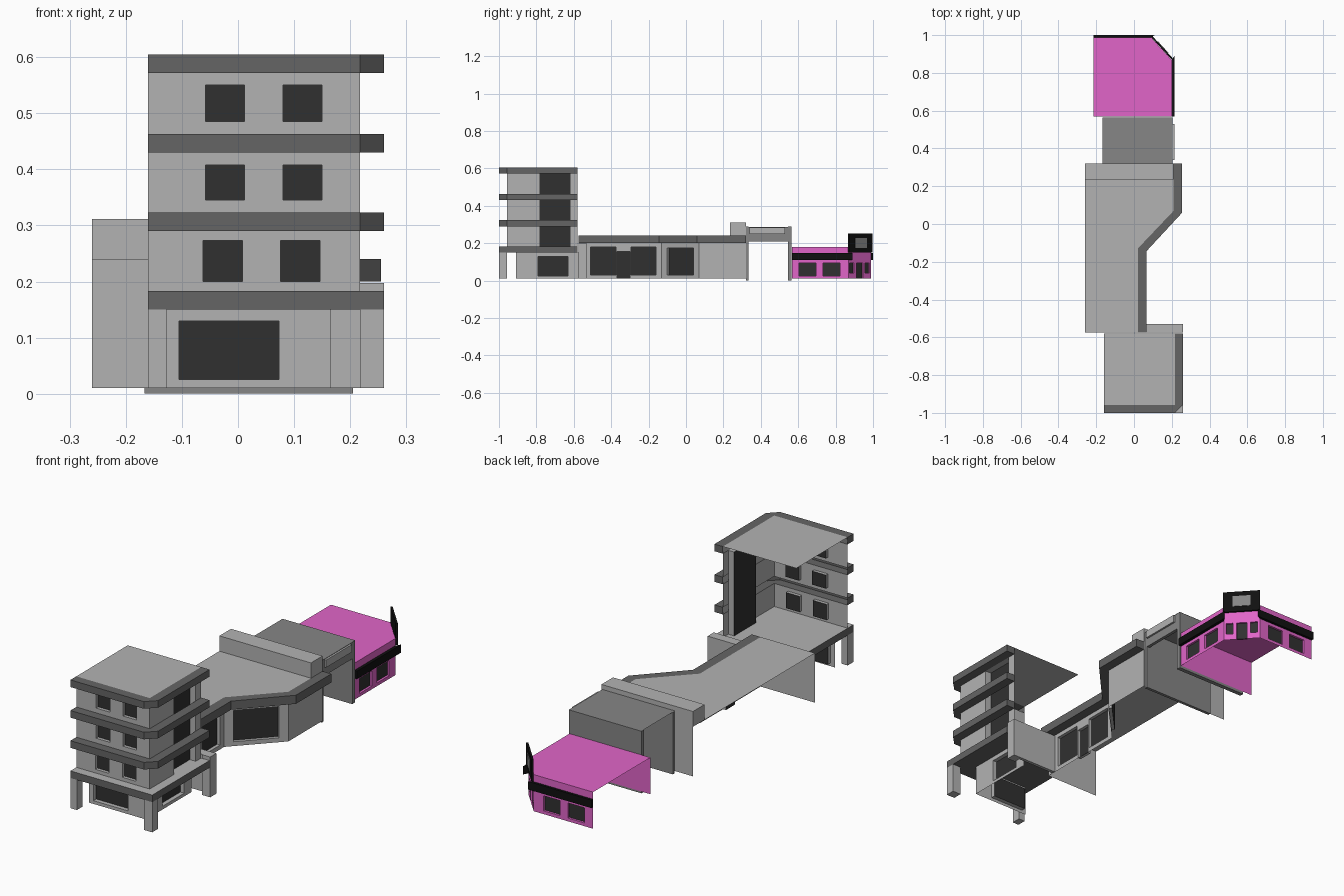
import bpy, bmesh
from mathutils import Vector

if "Cube" in bpy.data.objects:
    bpy.data.objects.remove(bpy.data.objects["Cube"])


def material(name, c):
    m = bpy.data.materials.new(name)
    m.diffuse_color = (*c, 1)
    m.use_nodes = True
    m.node_tree.nodes["Principled BSDF"].inputs["Base Color"].default_value = m.diffuse_color
    return m


LIGHT = material("light", (.45, .45, .45))
MID = material("mid_grey", (.24, .24, .24))
DARK = material("dark_band", (.13, .13, .13))
GLASS = material("glass", (.03, .03, .03))
PINK = material("pink", (.75, .13, .58))
BLACK = material("black", (.005, .005, .005))


def build(name, faces, mats):
    """faces: list of (corner list, material slot)"""
    bm = bmesh.new()
    for pts, slot in faces:
        f = bm.faces.new([bm.verts.new(p) for p in pts])
        f.material_index = slot
    bmesh.ops.remove_doubles(bm, verts=bm.verts, dist=1e-5)
    me = bpy.data.meshes.new(name)
    bm.to_mesh(me)
    bm.free()
    for m in mats:
        me.materials.append(m)
    ob = bpy.data.objects.new(name, me)
    bpy.context.collection.objects.link(ob)
    return ob


def sheet(name, pts, z, mat):
    build(name, [([(x, y, z) for x, y in pts], 0)], [mat])


def prism(name, pts, z0, z1, mat, top=None):
    n = len(pts)
    fs = [([(*pts[i], z0), (*pts[(i + 1) % n], z0),
            (*pts[(i + 1) % n], z1), (*pts[i], z1)], 0) for i in range(n)]
    fs.append(([(*p, z1) for p in pts], 1))
    fs.append(([(*p, z0) for p in reversed(pts)], 0))
    build(name, fs, [mat, top or mat])


def box(name, x0, x1, y0, y1, z0, z1, mat, top=None):
    prism(name, [(x0, y0), (x1, y0), (x1, y1), (x0, y1)], z0, z1, mat, top)


def wall(name, p, q, z0, z1, mat, holes=(), depth=.015, pane=GLASS):
    """Single-skin wall with recessed windows; holes = (s0, s1, z0, z1)"""
    p, q = Vector(p), Vector(q)
    d = (q - p).normalized()
    inward = Vector((-d.y, d.x))

    def at(s, z, k=0):
        v = p + d * s + inward * k
        return (v.x, v.y, z)

    ss = sorted({0, (q - p).length, *[s for h in holes for s in h[:2]]})
    zs = sorted({z0, z1, *[z for h in holes for z in h[2:]]})
    fs = []
    for a, b in zip(ss, ss[1:]):
        for c, e in zip(zs, zs[1:]):
            s, z = (a + b) / 2, (c + e) / 2
            if not any(h[0] < s < h[1] and h[2] < z < h[3] for h in holes):
                fs.append(([at(a, c), at(b, c), at(b, e), at(a, e)], 0))
    for a, b, c, e in holes:
        rim = [(a, c), (b, c), (b, e), (a, e)]
        for i in range(4):
            u, v = rim[i], rim[(i + 1) % 4]
            fs.append(([at(*u), at(*u, depth), at(*v, depth), at(*v)], 0))
        fs.append(([at(*r, depth) for r in rim], 1))
    build(name, fs, [mat, pane])


def band(name, outer, inner, z0, z1, mat):
    """Projecting fascia, hollow on the inner side"""
    fs = []
    for i in range(len(outer) - 1):
        a, b, c, d = outer[i], outer[i + 1], inner[i + 1], inner[i]
        fs.append(([(*a, z0), (*b, z0), (*b, z1), (*a, z1)], 0))
        for z, flip in ((z1, 1), (z0, -1)):
            ring = [(*a, z), (*b, z), (*c, z), (*d, z)]
            ring = [r for k, r in enumerate(ring) if r not in ring[:k]]
            fs.append((ring[::flip], 0))
    for i, flip in ((0, -1), (-1, 1)):
        o, n = outer[i], inner[i]
        fs.append(([(*o, z0), (*n, z0), (*n, z1), (*o, z1)][::flip], 0))
    build(name, fs, [mat])


# Tower: ground floor, set back behind the legs
wall("tower_ground_front", (-.127, -.91), (.165, -.91), .01, .15, LIGHT,
     [(.022, .2, .025, .13)], .02)
wall("tower_ground_right", (.165, -.91), (.165, -.575), .01, .15, LIGHT,
     [(.12, .28, .025, .13)], .02)
box("tower_leg_front_left", -.16, -.127, -1, -.957, .01, .15, LIGHT)
box("tower_leg_front_right", .217, .26, -1, -.957, .01, .15, LIGHT)
box("tower_leg_back_right", .217, .26, -.575, -.53, .01, .197, LIGHT)
box("tower_link_wall", .02, .217, -.545, -.53, .01, .197, LIGHT)
sheet("tower_link_top", [(.02, -.575), (.217, -.575), (.217, -.53), (.02, -.53)], .197, LIGHT)
box("tower_first_slab", -.16, .26, -1, -.58, .15, .183, DARK, LIGHT)

# Tower: upper floors, bands and roof
outer = [(-.16, -1), (.217, -1), (.26, -.957), (.26, -.58)]
inner = [(-.16, -.957), (.217, -.957), (.217, -.957), (.217, -.58)]
floors = [(.183, .29, .2, .273, 0), (.323, .43, .345, .408, .004), (.463, .572, .485, .55, .004)]
for i, (z0, z1, w0, w1, dx) in enumerate(floors):
    wall(f"tower_front_wall_{i}", inner[0], inner[1], z0, z1, LIGHT,
         [(.098 + dx, .168 + dx, w0, w1), (.236 + dx, .306 + dx, w0, w1)])
    wall(f"tower_right_wall_{i}", inner[1], (.217, -.78), z0, z1, LIGHT)
    wall(f"tower_right_pier_{i}", (.217, -.62), inner[3], z0, z1, LIGHT)
    band(f"tower_band_{i}", outer, inner, z1, z1 + .033, DARK)
wall("tower_stair_glazing", (.217, -.78), (.217, -.62), .183, .572, LIGHT,
     [(0, .16, .183, .572)], .03)
sheet("tower_roof", [(-.16, -.957), (.217, -.957), (.217, -.58), (-.16, -.58)], .605, LIGHT)

# Middle hall
path = [(.02, -.575), (.02, -.13), (.21, .07), (.21, .32)]
edge = [(.065, -.575), (.065, -.145), (.255, .06), (.255, .32)]
band("hall_band", edge, path, .2, .24, DARK)
sheet("hall_roof", [(-.26, -.575)] + path + [(-.26, .32)], .24, LIGHT)
wall("hall_front_wall", (-.26, -.575), (.02, -.575), .01, .24, LIGHT)
wall("hall_shop_wall", path[0], path[1], .01, .2, LIGHT,
     [(.065, .2, .03, .18), (.207, .275, .01, .155), (.282, .415, .03, .18)])
wall("hall_angled_wall", path[1], path[2], .01, .2, LIGHT, [(.04, .235, .03, .175)])
wall("hall_right_wall", path[2], path[3], .01, .24, LIGHT)
wall("hall_back_wall", path[3], (-.26, .32), .01, .24, LIGHT)
box("hall_parapet", -.26, .21, .235, .32, .24, .311, LIGHT)

# Open passage between the buildings
box("passage_end_near", -.167, .205, .321, .335, 0, .288, MID)
box("passage_end_far", -.167, .205, .545, .565, 0, .288, MID)
sheet("passage_roof", [(-.167, .32), (.205, .32), (.205, .565), (-.167, .565)], .289, MID)
box("passage_beam", .19, .205, .32, .565, .21, .287, MID)
box("passage_panel", .205, .214, .34, .53, .25, .285, LIGHT)

# Pink corner shop
p = [(.2, .568), (.2, .868), (.09, .988), (-.215, .988)]
sheet("shop_roof", p + [(-.215, .568)], .18, PINK)
wall("shop_end_wall", (-.215, .568), p[0], .01, .18, PINK)
wall("shop_right_wall", p[0], p[1], .01, .18, PINK,
     [(.037, .127, .025, .095), (.165, .255, .025, .095)], .01)
wall("shop_corner_wall", p[1], p[2], .01, .18, PINK,
     [(.01, .042, .04, .095), (.058, .105, .01, .095), (.12, .152, .04, .095)], .008)
wall("shop_back_wall", p[2], p[3], .01, .18, PINK,
     [(.05, .135, .025, .095), (.175, .26, .025, .095)], .01)
prism("shop_right_fascia", [(.2, .568), (.214, .568), (.214, .89), (.2, .868)], .11, .147, BLACK)
prism("shop_back_fascia", [(.09, .988), (.11, 1), (-.215, 1), (-.215, .988)], .11, .147, BLACK)


def on_corner(name, s0, s1, k0, k1, z0, z1, mat):
    a, d = Vector(p[1]), (Vector(p[2]) - Vector(p[1])).normalized()
    n = Vector((d.y, -d.x))
    prism(name, [tuple(a + d * s + n * k) for s, k in
                 ((s0, k0), (s0, k1), (s1, k1), (s1, k0))], z0, z1, mat)


on_corner("shop_board", -.002, .165, .001, .01, .15, .252, BLACK)
on_corner("shop_board_panel", .04, .122, .01, .013, .175, .228, MID)
